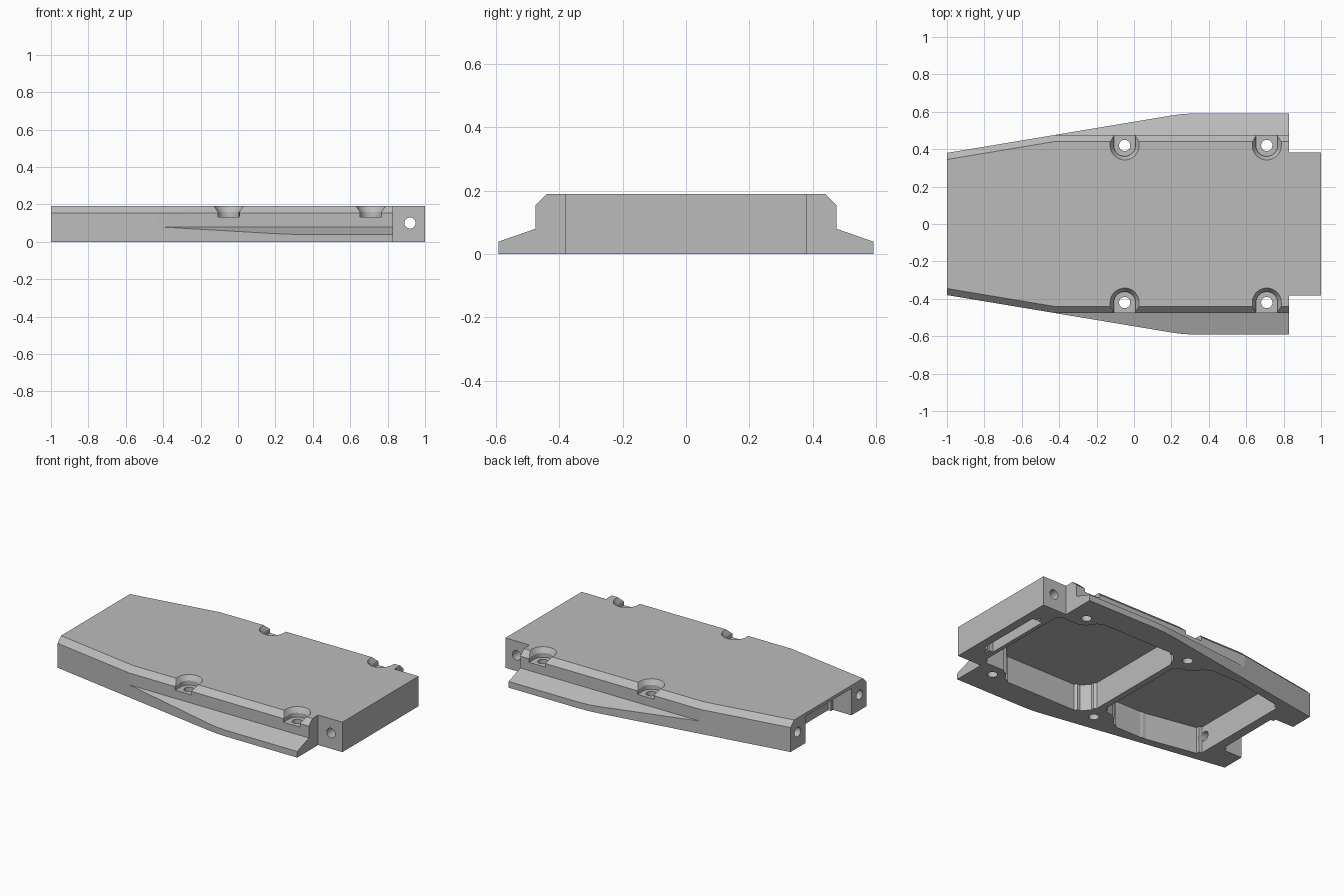
import bpy, bmesh, math
from mathutils import Vector

cube = bpy.data.objects.get("Cube")
if cube:
    bpy.data.objects.remove(cube, do_unlink=True)

grey = bpy.data.materials.new("plain_grey")
grey.use_nodes = True
grey.diffuse_color = (0.5, 0.5, 0.5, 1)
grey.node_tree.nodes["Principled BSDF"].inputs["Base Color"].default_value = grey.diffuse_color


def loft(name, start, end, fillet=0):
    """Solid between two matching rings of points, with optional rounded side edges."""
    bm = bmesh.new()
    a = [bm.verts.new(p) for p in start]
    b = [bm.verts.new(p) for p in end]
    n = len(a)
    bm.faces.new(a)
    bm.faces.new(b)
    for i in range(n):
        j = (i + 1) % n
        bm.faces.new((a[i], a[j], b[j], b[i]))
    bmesh.ops.recalc_face_normals(bm, faces=bm.faces)
    if fillet:
        rails = [e for e in bm.edges if (e.verts[0] in a) != (e.verts[1] in a)]
        bmesh.ops.bevel(bm, geom=rails, offset=fillet, segments=10,
                        affect='EDGES', clamp_overlap=True)
    mesh = bpy.data.meshes.new(name)
    bm.to_mesh(mesh)
    bm.free()
    mesh.materials.append(grey)
    obj = bpy.data.objects.new(name, mesh)
    bpy.context.collection.objects.link(obj)
    return obj


def upright(name, outline, low, high, fillet=0):
    return loft(name, [(x, y, low) for x, y in outline],
                [(x, y, high) for x, y in outline], fillet)


def mirrored(half):
    """Close a half outline by reflecting it across the centre line."""
    return half + [(x, -y) for x, y in reversed(half)]


def cut(obj):
    """Subtract a cutter from the body and discard it."""
    obj.hide_render = True
    mod = body.modifiers.new("cut", 'BOOLEAN')
    mod.operation = 'DIFFERENCE'
    mod.solver = 'EXACT'
    mod.object = obj
    bpy.ops.object.modifier_apply(modifier=mod.name)
    bpy.data.objects.remove(obj, do_unlink=True)


def rod(centre, axis, radius, length):
    """Round cutter starting at centre and running along axis."""
    axis = Vector(axis)
    u = axis.orthogonal().normalized()
    v = axis.cross(u)
    ring = [Vector(centre) + radius * (u * math.cos(t) + v * math.sin(t))
            for t in (math.tau * i / 48 for i in range(48))]
    return loft("hole_cutter", ring, [p + axis * length for p in ring])


def u_ring(x, side, radius, z):
    """U shape that is round inward and open at the outer flank."""
    arc = [(x + radius * math.cos(t), 0.42 - radius * math.sin(t), z)
           for t in (math.pi * i / 24 for i in range(25))]
    pts = [(x + radius, 0.7, z)] + arc + [(x - radius, 0.7, z)]
    return [(px, py * side, pz) for px, py, pz in pts]


# Main body with tapered nose and narrow tail block
body = upright("base_plate", mirrored([
    (-1, 0.38), (0.2, 0.58), (0.26, 0.588), (0.33, 0.592),
    (0.83, 0.592), (0.83, 0.382), (1, 0.382)]), 0, 0.19)
bpy.context.view_layer.objects.active = body
body.select_set(True)

# Flank walls, sloped side flanges and top chamfers
flank = [(0.475, 0.08), (0.7, 0.0017), (0.7, 0.225), (0.405, 0.225), (0.475, 0.155)]
for side in (1, -1):
    cut(loft("flank_cutter", [(-1.2, y * side, z) for y, z in flank],
             [(1.2, y * side, z) for y, z in flank]))
    rings = []
    for x in (-1.1, -0.1):
        edge = 0.38 + (x + 1) / 6
        rings.append([(x, (edge + dy) * side, z) for dy, z in
                      ((-0.07, 0.225), (0.1, 0.055), (0.1, 0.225))])
    cut(loft("nose_chamfer_cutter", *rings))

# Underside pockets, slot and open nose channel
rear = [(0.85, 0.34), (0.67, 0.34), (0.61, 0.43), (0.07, 0.43), (0, 0.35)]
front = [(-0.04, 0.32), (-0.14, 0.34), (-0.2, 0.425), (-0.42, 0.425), (-0.79, 0.355)]
cut(upright("rear_pocket_cutter", mirrored(rear), -0.1, 0.17, 0.02))
cut(upright("front_pocket_cutter", mirrored(front), -0.1, 0.17, 0.02))
cut(upright("slot_cutter", mirrored([(0.875, 0.25), (0.945, 0.25)]), -0.1, 0.15, 0.03))
cut(upright("channel_cutter", mirrored([(-1.1, 0.23), (-0.85, 0.23)]), -0.1, 0.17, 0.02))

# Bolt seats with countersunk rims and through holes
for x in (-0.05, 0.71):
    for side in (1, -1):
        cut(loft("seat_cutter", u_ring(x, side, 0.058, 0.132), u_ring(x, side, 0.058, 0.3)))
        cut(loft("rim_cutter", u_ring(x, side, 0.054, 0.154), u_ring(x, side, 0.084, 0.2)))
        cut(rod((x, 0.42 * side, -0.1), (0, 0, 1), 0.03, 0.4))

# Cross hole in the tail block and holes in the nose legs
cut(rod((0.92, -0.7, 0.1), (0, 1, 0), 0.03, 1.4))
for side in (1, -1):
    cut(rod((-1.1, 0.31 * side, 0.1), (1, 0, 0), 0.03, 0.35))

bpy.ops.object.shade_smooth_by_angle(angle=math.radians(8))
